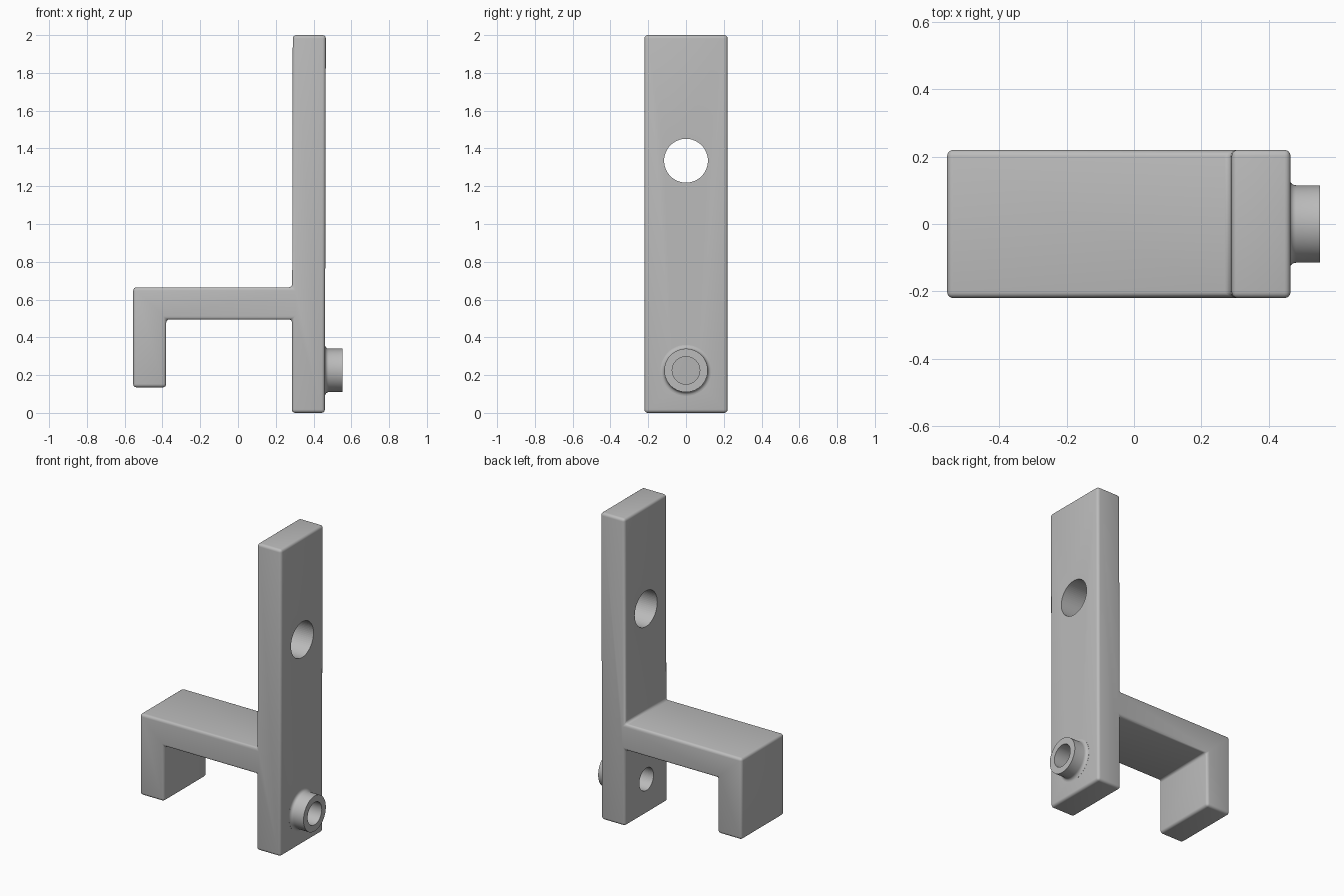
import bpy, bmesh, math
from mathutils import Matrix

cube = bpy.data.objects.get("Cube")
if cube:
    bpy.data.objects.remove(cube, do_unlink=True)

grey = bpy.data.materials.new("plain_grey")
grey.use_nodes = True
colour = (0.5, 0.5, 0.5, 1)
grey.diffuse_color = colour
grey.node_tree.nodes["Principled BSDF"].inputs["Base Color"].default_value = colour

HALF_DEPTH = 0.22
BOSS_Z, BORE = 0.225, 0.073
HOLE_Z, HOLE = 1.335, 0.116


def make_object(name, bm):
    bmesh.ops.recalc_face_normals(bm, faces=bm.faces)
    mesh = bpy.data.meshes.new(name)
    bm.to_mesh(mesh)
    bm.free()
    mesh.materials.append(grey)
    obj = bpy.data.objects.new(name, mesh)
    bpy.context.collection.objects.link(obj)
    return obj


def smooth(obj):
    bpy.ops.object.select_all(action='DESELECT')
    obj.select_set(True)
    bpy.context.view_layer.objects.active = obj
    bpy.ops.object.shade_smooth_by_angle(angle=math.radians(35))


def cutter(name, radius, z):
    bm = bmesh.new()
    place = Matrix.Translation((0.375, 0, z)) @ Matrix.Rotation(math.pi / 2, 4, 'Y')
    bmesh.ops.create_cone(bm, cap_ends=True, segments=64, radius1=radius,
                          radius2=radius, depth=0.4, matrix=place)
    obj = make_object(name, bm)
    obj.hide_render = True
    obj.hide_viewport = True
    return obj


# Bracket: side profile of the upright, arm and hanging leg, pulled through the depth
profile = [(0.285, 0), (0.46, 0), (0.465, 2), (0.29, 2), (0.287, 0.665),
           (-0.555, 0.665), (-0.555, 0.135), (-0.38, 0.135),
           (-0.38, 0.495), (0.286, 0.495)]
bm = bmesh.new()
face = bm.faces.new([bm.verts.new((x, -HALF_DEPTH, z)) for x, z in profile])
new = bmesh.ops.extrude_face_region(bm, geom=[face])["geom"]
bmesh.ops.translate(bm, vec=(0, 2 * HALF_DEPTH, 0),
                    verts=[v for v in new if isinstance(v, bmesh.types.BMVert)])
bmesh.ops.recalc_face_normals(bm, faces=bm.faces)
bmesh.ops.bevel(bm, geom=bm.edges[:], offset=0.018, segments=4, profile=0.5,
                affect='EDGES', clamp_overlap=True)
bracket = make_object("bracket", bm)

# Round holes through the upright
for name, radius, z in (("upper_hole_cutter", HOLE, HOLE_Z),
                        ("boss_bore_cutter", BORE, BOSS_Z)):
    cut = bracket.modifiers.new(name, 'BOOLEAN')
    cut.operation = 'DIFFERENCE'
    cut.solver = 'EXACT'
    cut.object = cutter(name, radius, z)
smooth(bracket)

# Boss: hollow turned collar with a flared foot
flare = 0.02
foot = [(0.461 + flare * (1 - math.cos(a)), 0.115 + flare * (1 - math.sin(a)))
        for a in (i * math.pi / 10 for i in range(6))]
outline = [(0.455, BORE), (0.455, 0.135)] + foot + [(0.553, 0.115), (0.553, BORE)]
bm = bmesh.new()
verts = [bm.verts.new((x, r, BOSS_Z)) for x, r in outline]
edges = [bm.edges.new((a, b)) for a, b in zip(verts, verts[1:] + verts[:1])]
bmesh.ops.spin(bm, geom=verts + edges, cent=(0, 0, BOSS_Z), axis=(1, 0, 0),
               angle=2 * math.pi, steps=64, use_merge=True)
bmesh.ops.remove_doubles(bm, verts=bm.verts, dist=0.0001)
smooth(make_object("boss", bm))
